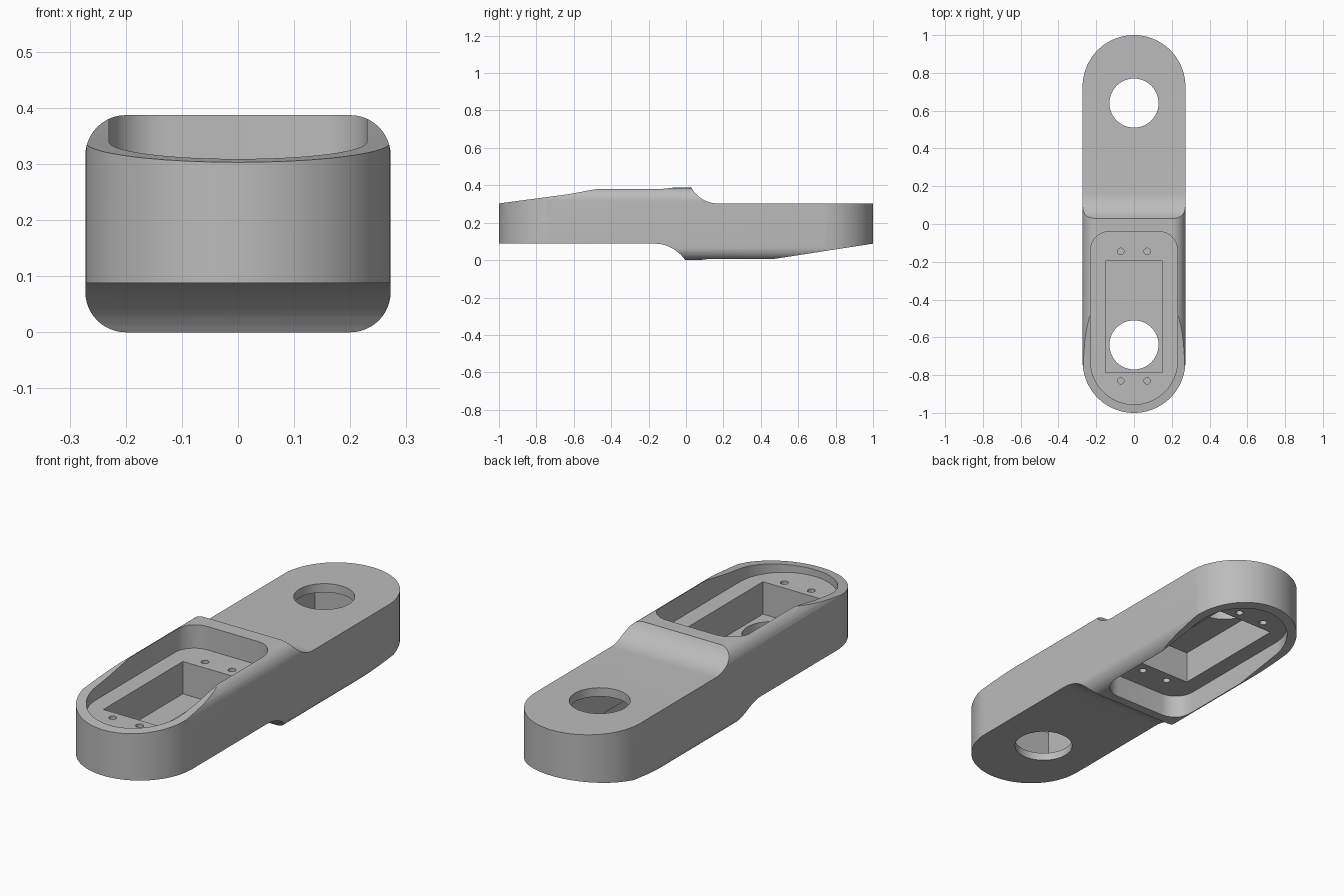
import bpy, bmesh
from math import pi, sin, cos, radians
from mathutils import Matrix, Vector

cube = bpy.data.objects.get("Cube")
if cube:
    bpy.data.objects.remove(cube)

HEIGHT = 0.387          # overall height
HALF_W = 0.272          # half width and end radius
LOW, HIGH = 0.088, 0.303   # bottom and top of the thin flat ends

grey = bpy.data.materials.new("grey plastic")
grey.use_nodes = True
grey.diffuse_color = (0.5, 0.5, 0.5, 1)
grey.node_tree.nodes["Principled BSDF"].inputs["Base Color"].default_value = (0.5, 0.5, 0.5, 1)


def arc(cx, cy, r, start, end, steps):
    """Points on an arc, angles in degrees."""
    angles = [radians(start + (end - start) * i / steps) for i in range(steps + 1)]
    return [(cx + r * cos(a), cy + r * sin(a)) for a in angles]


def prism(name, outline, lo, hi, place):
    """Extrude a closed 2D outline; place maps (u, v, w) to x, y, z."""
    bm = bmesh.new()
    face = bm.faces.new([bm.verts.new(place(u, v, lo)) for u, v in outline])
    shift = Vector(place(0, 0, hi)) - Vector(place(0, 0, lo))
    top = bmesh.ops.extrude_face_region(bm, geom=[face])["geom"]
    bmesh.ops.translate(bm, vec=shift, verts=[g for g in top if isinstance(g, bmesh.types.BMVert)])
    bmesh.ops.recalc_face_normals(bm, faces=bm.faces)
    mesh = bpy.data.meshes.new(name)
    bm.to_mesh(mesh)
    bm.free()
    mesh.materials.append(grey)
    obj = bpy.data.objects.new(name, mesh)
    bpy.context.collection.objects.link(obj)
    return obj


def along_x(u, v, w): return (w, u, v)
def along_y(u, v, w): return (u, w, v)
def along_z(u, v, w): return (u, v, w)


def combine(target, tool, operation):
    """Apply a boolean and remove the tool."""
    bpy.context.view_layer.objects.active = target
    mod = target.modifiers.new("cut", "BOOLEAN")
    mod.operation, mod.object, mod.solver = operation, tool, "EXACT"
    bpy.ops.object.modifier_apply(modifier=mod.name)
    bpy.data.objects.remove(tool)


# Side profile: tapered ends, raised halves and concave steps
top_step = arc(0.17, HIGH + 0.16, 0.16, 270, 209, 10)
bottom_step = arc(-0.17, LOW - 0.2, 0.2, 90, 33.5, 10)
profile = ([(-1.1, LOW)] + bottom_step + [(0.0, 0.0), (0.43, 0.0), (1.0, LOW), (1.1, LOW + 0.015),
           (1.1, HIGH)] + top_step + [(0.03, HEIGHT), (-0.44, HEIGHT), (-0.63, 0.352),
           (-1.0, HIGH), (-1.1, HIGH - 0.012)])
link = prism("link_arm", profile, -0.4, 0.4, along_x)

# Rounded ends seen from above
end = 1 - HALF_W
capsule = arc(0, end, HALF_W, 0, 180, 48) + arc(0, -end, HALF_W, 180, 360, 48)
combine(link, prism("plan", capsule, -0.1, 0.5, along_z), "INTERSECT")

# Rounded long edges
r = 0.072
section = []
for cx, cz, a in ((HALF_W - r, HEIGHT - r, 0), (r - HALF_W, HEIGHT - r, 90),
                  (r - HALF_W, r, 180), (HALF_W - r, r, 270)):
    section += arc(cx, cz, r, a, a + 90, 12)
combine(link, prism("section", section, -1.2, 1.2, along_y), "INTERSECT")

# Cutters of one half: rim pocket, motor bay, screw holes
pocket = (arc(0, -0.725, 0.23, 180, 360, 40) + arc(0.13, -0.14, 0.1, 0, 90, 10)
          + arc(-0.13, -0.14, 0.1, 90, 180, 10))
bay = [(-0.15, -0.785), (0.15, -0.785), (0.15, -0.195), (-0.15, -0.195)]
cuts = [("pocket", pocket, 0.277, 0.6), ("bay", bay, 0.125, 0.5)]
for x in (-0.07, 0.07):
    for y in (-0.145, -0.83):
        cuts.append(("screw_hole", arc(x, y, 0.017, 0, 345, 23), 0.18, 0.45))
cuts.append(("shaft_hole", arc(0, -0.64, 0.13, 0, 352.5, 47), -0.2, 0.55))

# Same cuts on top at the front and, turned over, underneath at the back
flip = Matrix.Translation((0, 0, HEIGHT)) @ Matrix.Rotation(pi, 4, "X")
for turn in (Matrix.Identity(4), flip):
    for name, outline, lo, hi in cuts:
        tool = prism(name, outline, lo, hi, along_z)
        tool.data.transform(turn)
        combine(link, tool, "DIFFERENCE")

# Smooth curves, crisp edges
bpy.ops.object.select_all(action="DESELECT")
link.select_set(True)
bpy.context.view_layer.objects.active = link
bpy.ops.object.shade_smooth_by_angle(angle=radians(20))
